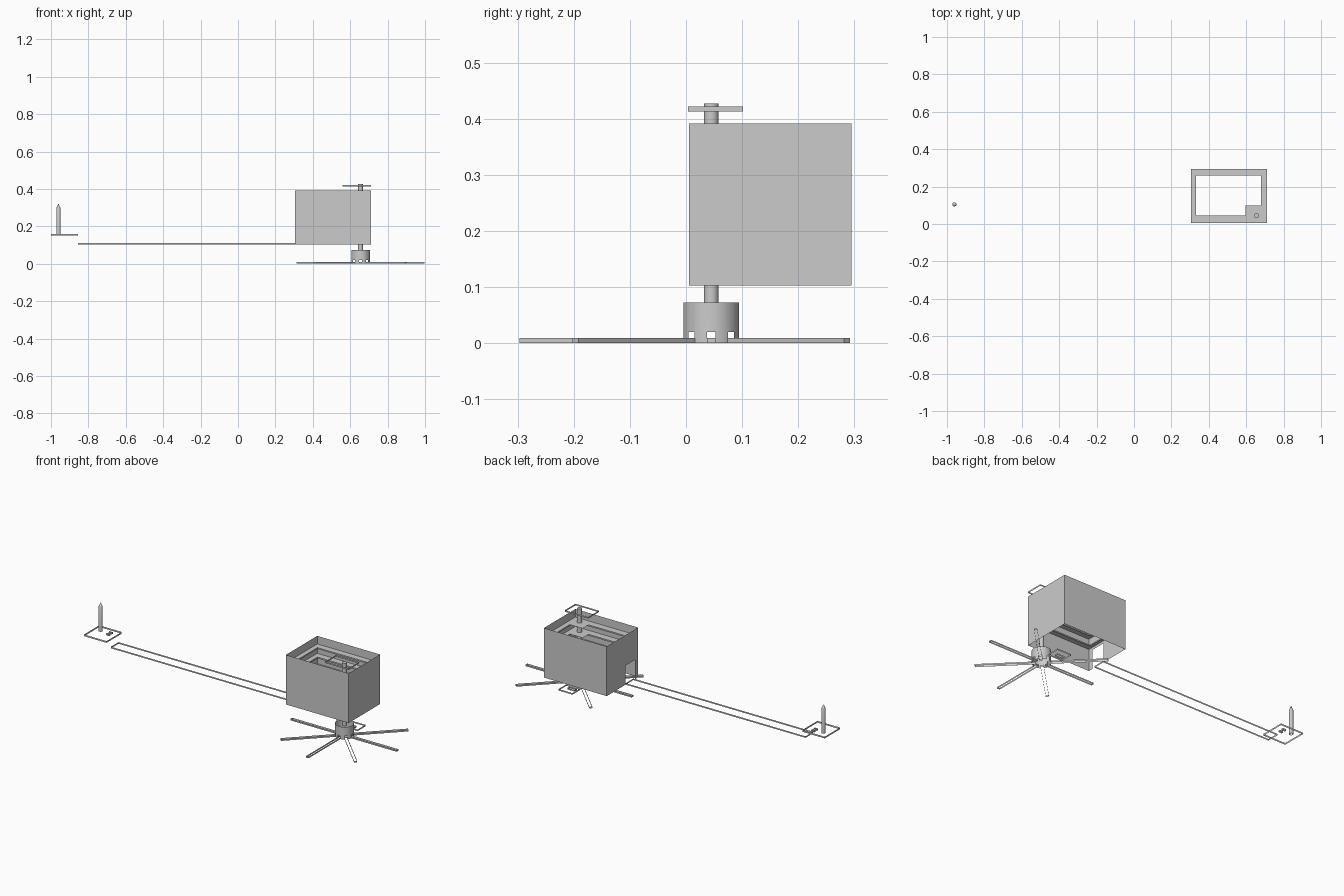
import bpy, bmesh, math
from math import cos, sin, pi

if "Cube" in bpy.data.objects:
    bpy.data.objects.remove(bpy.data.objects["Cube"])

CX, CY = 0.655, 0.045  # shaft axis


def make(name, polys, smooth=False):
    """Object from a list of polygons, merged at shared corners."""
    bm = bmesh.new()
    for p in polys:
        bm.faces.new([bm.verts.new(c) for c in p])
    bmesh.ops.remove_doubles(bm, verts=bm.verts, dist=1e-5)
    me = bpy.data.meshes.new(name)
    bm.to_mesh(me)
    bm.free()
    ob = bpy.data.objects.new(name, me)
    bpy.context.collection.objects.link(ob)
    if smooth:
        bpy.context.view_layer.objects.active = ob
        ob.select_set(True)
        bpy.ops.object.shade_smooth_by_angle()
        ob.select_set(False)
    return ob


def wall(pts, z0, z1):
    """Open upright band around a closed outline."""
    return [[(*a, z0), (*b, z0), (*b, z1), (*a, z1)]
            for a, b in zip(pts, pts[1:] + pts[:1])]


def rect(x0, x1, y0, y1):
    return [(x0, y0), (x1, y0), (x1, y1), (x0, y1)]


def flat(x0, x1, y0, y1, z):
    return [(x, y, z) for x, y in rect(x0, x1, y0, y1)]


def circle(x, y, r, n):
    return [(x + r * cos(2 * pi * i / n), y + r * sin(2 * pi * i / n)) for i in range(n)]


# box walls, with a doorway in the left wall
X0, X1, Y0, Y1, Z0, Z1 = 0.305, 0.71, 0.005, 0.295, 0.103, 0.392
D0, D1, DZ = 0.035, 0.122, 0.215
box = wall(rect(X0, X1, Y0, Y1), Z0, Z1)[:3]
for a, b, z in ((Y0, D0, Z0), (D0, D1, DZ), (D1, Y1, Z0)):
    box.append([(X0, a, z), (X0, b, z), (X0, b, Z1), (X0, a, Z1)])
make("box_walls", box)

# inner ledges with a corner tab around the shaft
IX0, IX1, IY0, IY1 = 0.332, 0.68, 0.045, 0.258
for i, z in enumerate((0.345, 0.29, 0.23)):
    x_in = IX0
    f = [flat(X0, X1, IY1, Y1, z), flat(X0, X1, Y0, IY0, z),
         flat(X0, x_in, IY0, IY1, z), flat(IX1, X1, IY0, IY1, z),
         flat(0.597, IX1, IY0, 0.1, z)]
    f += wall(rect(IX0, IX1, IY0, IY1), z - 0.008, z)
    make(f"inner_ledge_{i}", f)

# long track outline leading out of the doorway
make("track", wall(rect(-0.855, X0, 0.05, 0.12), 0.103, 0.112))

# end plate outline with two small slots
make("end_plate", wall(rect(-1.0, -0.855, 0.01, 0.15), 0.15, 0.16))
for i, y in enumerate((0.092, 0.116)):
    make(f"plate_slot_{i}", wall(rect(-0.912, -0.892, y - 0.005, y + 0.005), 0.15, 0.16))

# pointed pin
ring = circle(-0.96, 0.105, 0.011, 24)
tip = [[(*a, 0.298), (*b, 0.298), (-0.96, 0.105, 0.322)]
       for a, b in zip(ring, ring[1:] + ring[:1])]
make("pin", wall(ring, 0.155, 0.298) + tip, True)

# shaft
ring = circle(CX, CY, 0.013, 32)
make("shaft", wall(ring, 0.06, 0.427) + [[(*p, 0.427) for p in ring]], True)

# top handle plate outline
make("top_plate", wall(rect(0.56, 0.71, 0.004, 0.102), 0.413, 0.422))

# hub sleeve with eight notches at the foot
R, H = 0.05, 0.15
hub = []
for k in range(8):
    a0 = k * pi / 4
    cuts = [a0 - H, a0 + H] + [a0 + H + (pi / 4 - 2 * H) * j / 4 for j in range(1, 5)]
    for j, (a, b) in enumerate(zip(cuts, cuts[1:])):
        pa, pb = [(CX + R * cos(t), CY + R * sin(t)) for t in (a, b)]
        for lo, hi in ((0, 0.02), (0.02, 0.073)):
            if j or lo:
                hub.append([(*pa, lo), (*pb, lo), (*pb, hi), (*pa, hi)])
make("hub", hub, True)

# seven blade outlines (the rear position is empty)
for k in (0, 1, 3, 4, 5, 6, 7):
    c, s = cos(k * pi / 4), sin(k * pi / 4)
    pts = [(CX + x * c - y * s, CY + x * s + y * c)
           for x, y in rect(0.03, 0.342, -0.008, 0.008)]
    make(f"blade_{k}", wall(pts, 0, 0.009))

# small loose plate outline on the ground behind the hub
make("small_plate", wall(rect(0.59, 0.68, 0.13, 0.203), 0, 0.009))
make("small_plate_slot", wall(rect(0.603, 0.65, 0.145, 0.165), 0, 0.009))
